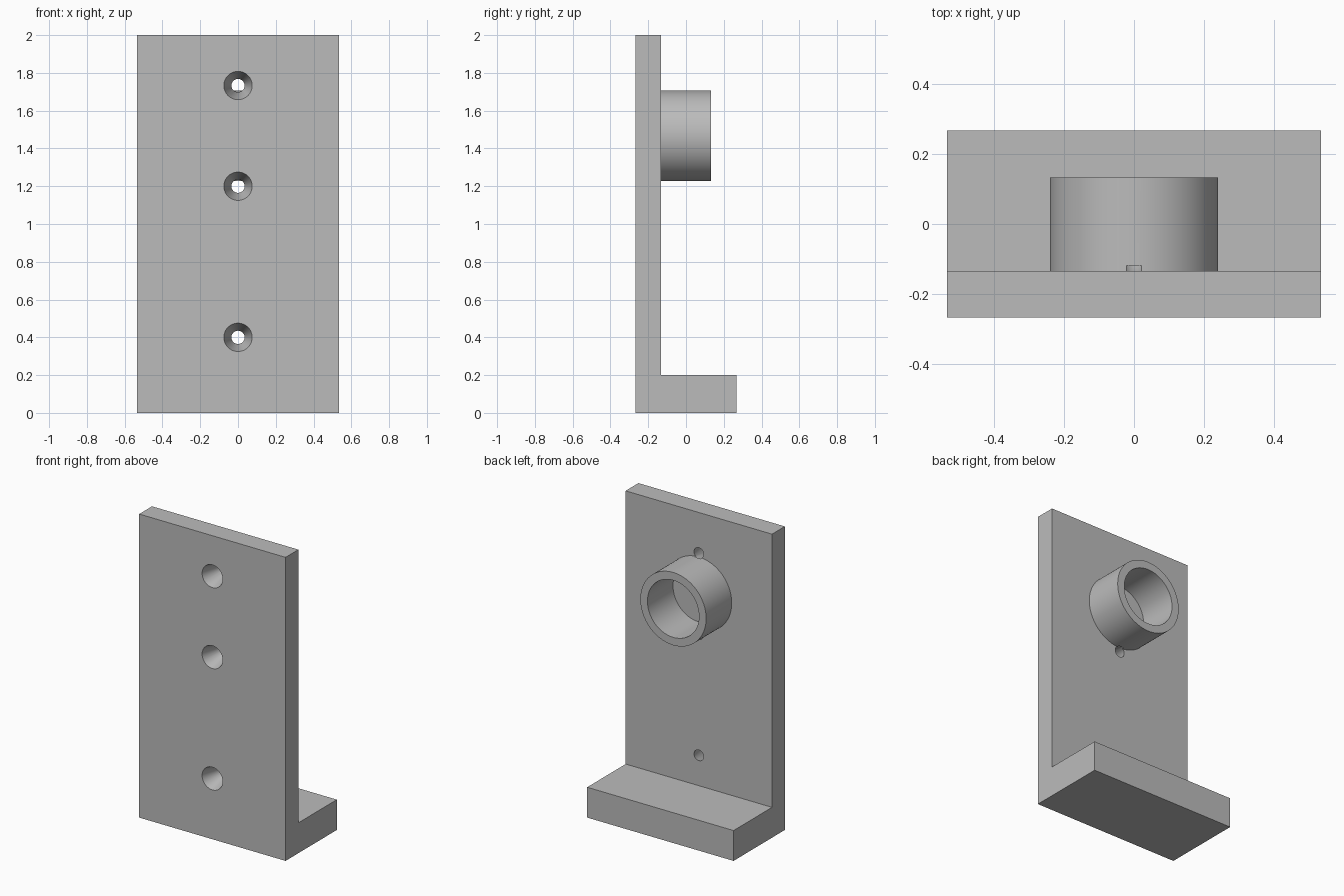
import bpy, bmesh, math
from mathutils import Matrix

if "Cube" in bpy.data.objects:
    bpy.data.objects.remove(bpy.data.objects["Cube"])

WIDTH, BACK, PLATE, HALF_DEPTH = 1.067, 0.2, 0.1333, 0.2667
FACE_Y = -HALF_DEPTH + PLATE            # rear surface of the upright plate
RING_Z, RING_R, BORE_R = 1.467, 0.24, 0.188

grey = bpy.data.materials.new("plain grey")
grey.diffuse_color = (0.5, 0.5, 0.5, 1)
grey.use_nodes = True
grey.node_tree.nodes["Principled BSDF"].inputs["Base Color"].default_value = grey.diffuse_color


def make(name, bm):
    bmesh.ops.recalc_face_normals(bm, faces=bm.faces)
    mesh = bpy.data.meshes.new(name)
    bm.to_mesh(mesh)
    bm.free()
    mesh.materials.append(grey)
    obj = bpy.data.objects.new(name, mesh)
    bpy.context.collection.objects.link(obj)
    return obj


def lathe(name, profile, z, steps=64):
    """Spin a closed (radius, y) profile around the y axis at height z."""
    bm = bmesh.new()
    verts = [bm.verts.new((r, y, 0)) for r, y in profile]
    edges = [bm.edges.new((verts[i - 1], verts[i])) for i in range(len(verts))]
    bmesh.ops.spin(bm, geom=verts + edges, cent=(0, 0, 0), axis=(0, 1, 0),
                   angle=math.tau, steps=steps, use_merge=True)
    bmesh.ops.remove_doubles(bm, verts=bm.verts, dist=1e-5)
    bmesh.ops.transform(bm, matrix=Matrix.Translation((0, 0, z)), verts=bm.verts)
    return make(name, bm)


def combine(target, other, operation):
    mod = target.modifiers.new(operation, 'BOOLEAN')
    mod.object, mod.operation, mod.solver = other, operation, 'EXACT'
    bpy.context.view_layer.objects.active = target
    bpy.ops.object.modifier_apply(modifier=mod.name)
    bpy.data.objects.remove(other)


# L-shaped bracket: upright plate and foot
bm = bmesh.new()
outline = [(-HALF_DEPTH, 0), (HALF_DEPTH, 0), (HALF_DEPTH, BACK),
           (FACE_Y, BACK), (FACE_Y, 2), (-HALF_DEPTH, 2)]
side = bm.faces.new([bm.verts.new((-WIDTH / 2, y, z)) for y, z in outline])
ext = bmesh.ops.extrude_face_region(bm, geom=[side], use_keep_orig=True)
bmesh.ops.translate(bm, vec=(WIDTH, 0, 0),
                    verts=[v for v in ext["geom"] if isinstance(v, bmesh.types.BMVert)])
bracket = make("wall_bracket", bm)

# Ring socket on the rear of the plate, sunk slightly in for the union
ring = lathe("ring_socket", [(BORE_R, FACE_Y - 0.03), (RING_R, FACE_Y - 0.03),
                             (RING_R, 0.133), (BORE_R, 0.133)], RING_Z, 96)
combine(bracket, ring, 'UNION')

# Tapered screw holes, which nick the ring where they touch it
slope = 0.04 / PLATE
for z in (0.4, 1.2, 1.733):
    cutter = lathe("screw_hole", [(0, -HALF_DEPTH - 0.02), (0.075 + slope * 0.02, -HALF_DEPTH - 0.02),
                                  (0.035, FACE_Y), (0.035, FACE_Y + 0.015),
                                  (0, FACE_Y + 0.015)], z, 48)
    combine(bracket, cutter, 'DIFFERENCE')

bpy.ops.object.select_all(action='DESELECT')
bracket.select_set(True)
bpy.context.view_layer.objects.active = bracket
bpy.ops.object.shade_smooth_by_angle(angle=math.radians(25))
